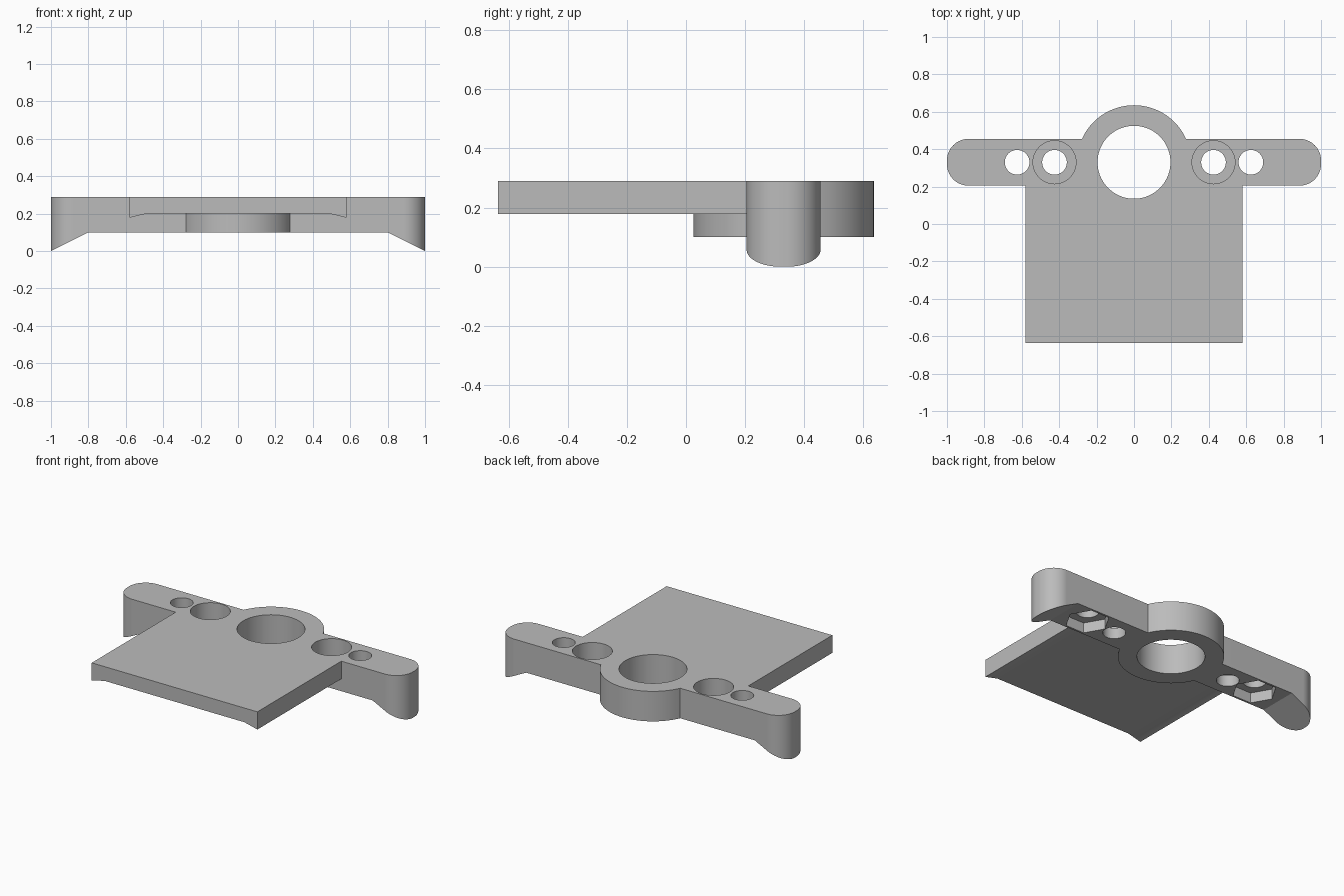
import bpy
import bmesh
from math import cos, sin, pi, radians
from mathutils import Vector

old = bpy.data.objects.get("Cube")
if old:
    bpy.data.objects.remove(old, do_unlink=True)

TOP = 0.29      # flush upper surface
UNDER = 0.10    # underside of the crossbar and ring
AXIS_Y = 0.33   # centre line of the crossbar

grey = bpy.data.materials.new("plain grey")
grey.use_nodes = True
colour = (0.5, 0.5, 0.5, 1)
grey.diffuse_color = colour
grey.node_tree.nodes["Principled BSDF"].inputs["Base Color"].default_value = colour


def prism(name, points, low, high, upright=True):
    """Extrude a 2D outline along z, or an x-z outline along y."""
    bm = bmesh.new()
    place = (lambda a, b: (a, b, low)) if upright else (lambda a, b: (a, low, b))
    face = bm.faces.new([bm.verts.new(place(a, b)) for a, b in points])
    made = bmesh.ops.extrude_face_region(bm, geom=[face])["geom"]
    shift = Vector((0, 0, high - low)) if upright else Vector((0, high - low, 0))
    bmesh.ops.translate(bm, vec=shift, verts=[v for v in made if isinstance(v, bmesh.types.BMVert)])
    bmesh.ops.recalc_face_normals(bm, faces=bm.faces)
    mesh = bpy.data.meshes.new(name)
    bm.to_mesh(mesh)
    bm.free()
    mesh.materials.append(grey)
    obj = bpy.data.objects.new(name, mesh)
    bpy.context.collection.objects.link(obj)
    return obj


def arc(x, y, radius, start=0, sweep=360, steps=72):
    count = steps if sweep == 360 else steps + 1
    return [(x + radius * cos(radians(start + sweep * i / steps)),
             y + radius * sin(radians(start + sweep * i / steps))) for i in range(count)]


def combine(target, tool, operation):
    """Apply a boolean and discard the tool object."""
    mod = target.modifiers.new("boolean", "BOOLEAN")
    mod.operation = operation
    mod.solver = "EXACT"
    mod.object = tool
    bpy.context.view_layer.objects.active = target
    bpy.ops.object.modifier_apply(modifier=mod.name)
    bpy.data.objects.remove(tool, do_unlink=True)


# Crossbar with rounded ends and sloping feet
r = 0.115
cx, cy = 1 - r, 0.125 - r
outline = (arc(cx, AXIS_Y + cy, r, 0, 90, 16) + arc(-cx, AXIS_Y + cy, r, 90, 90, 16)
           + arc(-cx, AXIS_Y - cy, r, 180, 90, 16) + arc(cx, AXIS_Y - cy, r, 270, 90, 16))
bracket = prism("mounting_bracket", outline, 0, TOP)
clearance = [(-1.02, -0.01), (-0.8, UNDER), (0.8, UNDER), (1.02, -0.01)]
combine(bracket, prism("foot_clearance", clearance, 0, 0.7, upright=False), "DIFFERENCE")

# Central ring
combine(bracket, prism("ring", arc(0, AXIS_Y, 0.305), UNDER, TOP), "UNION")

# Flat plate with thickened lower side edges
section = [(-0.58, TOP), (-0.58, 0.178), (-0.49, 0.2), (0.49, 0.2), (0.58, 0.178), (0.58, TOP)]
combine(bracket, prism("plate", section, -0.635, 0.25, upright=False), "UNION")

# Main bore, then screw holes, counterbores and hexagonal nut pockets
combine(bracket, prism("bore", arc(0, AXIS_Y, 0.195), -0.1, 0.5), "DIFFERENCE")
for side in (-1, 1):
    for x in (0.425, 0.625):
        combine(bracket, prism("screw_hole", arc(side * x, AXIS_Y, 0.066, steps=40), -0.1, 0.5), "DIFFERENCE")
    combine(bracket, prism("counterbore", arc(side * 0.425, AXIS_Y, 0.115, steps=48), 0.17, 0.5), "DIFFERENCE")
    combine(bracket, prism("nut_pocket", arc(side * 0.625, AXIS_Y, 0.13, steps=6), -0.1, UNDER + 0.065), "DIFFERENCE")

# Tidy coplanar faces, then shade curves smooth with crisp edges
bm = bmesh.new()
bm.from_mesh(bracket.data)
bmesh.ops.remove_doubles(bm, verts=bm.verts, dist=0.0001)
bmesh.ops.dissolve_limit(bm, angle_limit=radians(0.5), verts=bm.verts, edges=bm.edges)
bm.to_mesh(bracket.data)
bm.free()
bpy.ops.object.select_all(action="DESELECT")
bracket.select_set(True)
bpy.context.view_layer.objects.active = bracket
bpy.ops.object.shade_smooth_by_angle(angle=radians(20))
weighted = bracket.modifiers.new("weighted normals", "WEIGHTED_NORMAL")
weighted.keep_sharp = True
